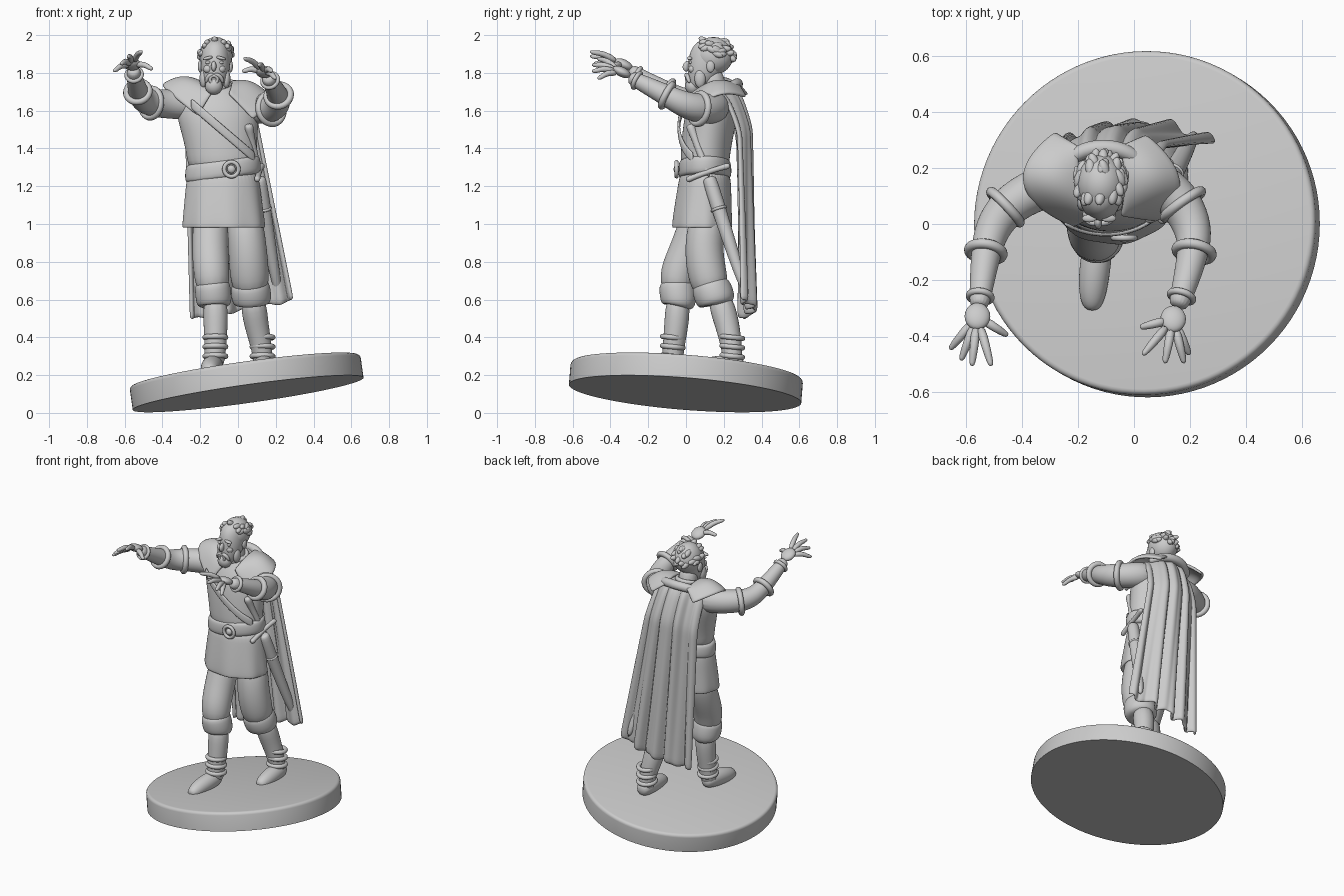
import bpy
import bmesh
import random
from math import sin, cos, pi, sqrt
from mathutils import Vector

cube = bpy.data.objects.get("Cube")
if cube:
    bpy.data.objects.remove(cube, do_unlink=True)

random.seed(4)
grey = bpy.data.materials.new("light_grey")
grey.use_nodes = True
colour = (0.6, 0.6, 0.6, 1)
grey.diffuse_color = colour
grey.node_tree.nodes["Principled BSDF"].inputs["Base Color"].default_value = colour


def finish(name, bm, subdivide=0, thickness=0):
    """Turn a bmesh into a smooth shaded object."""
    bmesh.ops.recalc_face_normals(bm, faces=bm.faces)
    for face in bm.faces:
        face.smooth = True
    mesh = bpy.data.meshes.new(name)
    bm.to_mesh(mesh)
    bm.free()
    mesh.materials.append(grey)
    obj = bpy.data.objects.new(name, mesh)
    bpy.context.collection.objects.link(obj)
    if thickness:
        solid = obj.modifiers.new("thickness", "SOLIDIFY")
        solid.thickness = thickness
        solid.offset = 0
    if subdivide:
        obj.modifiers.new("smooth", "SUBSURF").levels = subdivide
        obj.modifiers["smooth"].render_levels = subdivide
    return obj


def skin(name, rings, subdivide=2):
    """Bridge closed rings of points and cap both ends."""
    bm = bmesh.new()
    loops = [[bm.verts.new(p) for p in ring] for ring in rings]
    count = len(loops[0])
    for low, high in zip(loops, loops[1:]):
        for i in range(count):
            j = (i + 1) % count
            bm.faces.new((low[i], low[j], high[j], high[i]))
    bm.faces.new(loops[0])
    bm.faces.new(loops[-1])
    return finish(name, bm, subdivide)


def loft(name, sections, tilt=0, folds=0, sides=24):
    """Stack level ellipses given as x, y, z, x radius, y radius."""
    rings = []
    for k, (x, y, z, rx, ry) in enumerate(sections):
        ring = []
        for i in range(sides):
            a = 2 * pi * i / sides
            wave = 1 + folds * k * sin(a * 8)
            ring.append((x + rx * wave * cos(a), y + ry * wave * sin(a), z + tilt * rx * cos(a)))
        rings.append(ring)
    return skin(name, rings)


def tube(name, points, sides=12, subdivide=2):
    """Sweep a circle along points given as x, y, z, radius."""
    centres = [Vector(p[:3]) for p in points]
    whole = centres[-1] - centres[0]
    ref = Vector((1, 0, 0)) if abs(whole.z) > whole.length * 0.7 else Vector((0, 0, 1))
    rings = []
    for k, c in enumerate(centres):
        along = (centres[min(k + 1, len(centres) - 1)] - centres[max(k - 1, 0)]).normalized()
        side = along.cross(ref).normalized()
        up = side.cross(along)
        r = points[k][3]
        rings.append([c + r * (cos(2 * pi * i / sides) * side + sin(2 * pi * i / sides) * up)
                      for i in range(sides)])
    return skin(name, rings, subdivide)


def blob(name, centre, radii, turn=(0, 0, 0)):
    bm = bmesh.new()
    bmesh.ops.create_uvsphere(bm, u_segments=20, v_segments=12, radius=1)
    obj = finish(name, bm)
    obj.location, obj.scale, obj.rotation_euler = centre, radii, turn
    return obj


def hoop(name, centre, axis, radius, thick):
    """Rounded band around a limb."""
    bpy.ops.mesh.primitive_torus_add(major_radius=radius, minor_radius=thick,
                                     major_segments=32, minor_segments=10, location=centre)
    obj = bpy.context.object
    obj.name = name
    obj.rotation_euler = Vector(axis).to_track_quat("Z", "Y").to_euler()
    obj.data.materials.append(grey)
    bpy.ops.object.shade_smooth()
    return obj


def sheet(name, place, across, down, thickness):
    """Cloth or plate from a function of two values running 0 to 1."""
    bm = bmesh.new()
    grid = [[bm.verts.new(place(i / across, j / down)) for i in range(across + 1)]
            for j in range(down + 1)]
    for a, b in zip(grid, grid[1:]):
        for i in range(across):
            bm.faces.new((a[i], a[i + 1], b[i + 1], b[i]))
    return finish(name, bm, 1, thickness)


# Tilted round base
bm = bmesh.new()
bmesh.ops.create_cone(bm, cap_ends=True, segments=96, radius1=0.617, radius2=0.617, depth=0.125)
rim = [e for e in bm.edges if all(v.co.z > 0 for v in e.verts)]
bmesh.ops.bevel(bm, geom=rim, offset=0.02, segments=4, affect="EDGES", profile=0.5)
base = finish("round_base", bm)
base.location = (0.045, 0, 0.163)
base.rotation_euler = Vector((-0.14, 0.08, 1)).to_track_quat("Z", "Y").to_euler()
bpy.context.view_layer.objects.active = base
base.select_set(True)
bpy.ops.object.shade_smooth_by_angle()

# Legs: breeches, knee cuffs, boots with bands, shoes
legs = {
    "right": ([(-.14, .08, 1.08, .1), (-.15, .02, .88, .1), (-.14, -.05, .74, .1), (-.13, -.05, .62, .085)],
              [(-.14, -.05, .7, .085), (-.135, -.05, .67, .1), (-.125, -.035, .57, .1), (-.125, -.04, .56, .07)],
              [(-.12, -.04, .63, .07), (-.118, -.05, .46, .067), (-.12, -.07, .33, .058), (-.13, -.07, .23, .058)],
              [(-.125, -.02, .25, .035), (-.13, -.08, .255, .058), (-.145, -.2, .24, .058), (-.15, -.28, .225, .045),
               (-.15, -.31, .22, .02)]),
    "left": ([(.03, .12, 1.08, .1), (.05, .09, .88, .105), (.06, .11, .74, .11), (.07, .14, .62, .095)],
             [(.06, .125, .7, .09), (.065, .13, .67, .11), (.075, .165, .58, .112), (.075, .165, .57, .07)],
             [(.075, .17, .63, .075), (.095, .22, .47, .068), (.13, .245, .33, .055), (.135, .25, .23, .055)],
             [(.135, .31, .25, .035), (.135, .26, .255, .058), (.14, .14, .245, .058), (.14, .06, .235, .045),
              (.14, .03, .23, .02)]),
}
for side, (breeches, cuff, boot, shoe) in legs.items():
    tube(side + "_breeches", breeches)
    tube(side + "_knee_cuff", cuff)
    tube(side + "_boot", boot)
    tube(side + "_shoe", shoe)
    ankle = Vector(boot[2][:3])
    for k in range(3):
        hoop(side + "_boot_band", ankle + Vector((0, 0, 0.05 * k - 0.03)), (0, 0.1, 1), 0.055, 0.014)

# Tunic, skirt, belt and chest strap
loft("tunic", [(-.12, .15, 1.75, .07, .07), (-.12, .16, 1.71, .15, .1), (-.11, .14, 1.62, .23, .14),
               (-.1, .12, 1.5, .205, .14), (-.085, .1, 1.36, .185, .13), (-.08, .1, 1.26, .185, .13)])
loft("tunic_skirt", [(-.08, .1, 1.3, .18, .125), (-.08, .1, 1.22, .195, .14), (-.078, .09, 1.1, .207, .15),
                     (-.075, .085, .99, .22, .16), (-.075, .085, .975, .215, .155), (-.075, .085, 1, .18, .13)],
     folds=0.006, sides=48)
loft("belt", [(-.08, .1, 1.24, .18, .12), (-.08, .1, 1.245, .205, .145), (-.08, .1, 1.335, .2, .14),
              (-.08, .1, 1.34, .18, .12)], tilt=0.13)
hoop("belt_buckle", (-.035, -.05, 1.29), (0, 1, 0), 0.038, 0.011)
blob("buckle_centre", (-.035, -.05, 1.29), (.022, .016, .022))


def strap_at(u, v):
    x = -0.25 + 0.34 * u
    y = 0.115 - 0.145 * sqrt(max(0, 1 - ((x + 0.1) / 0.215) ** 2))
    return x, y - 0.008, 1.64 - 0.29 * u + 0.06 * (v - 0.5)


sheet("chest_strap", strap_at, 16, 2, 0.014)


# Shoulder plates swept between an inner and an outer curve
def bend(a, b, c, t):
    return (1 - t) ** 2 * Vector(a) + 2 * t * (1 - t) * Vector(b) + t * t * Vector(c)


def shoulder_plate(name, inner, outer):
    def place(u, v):
        point = bend(*inner, u).lerp(bend(*outer, u), v)
        point.z += 0.035 * sin(pi * v) * sin(pi * u)
        return point
    sheet(name, place, 12, 8, 0.02)


shoulder_plate("right_shoulder_plate", [(-.14, .03, 1.69), (-.2, .13, 1.77), (-.2, .28, 1.74)],
               [(-.21, -.01, 1.57), (-.55, .13, 1.83), (-.28, .33, 1.68)])
shoulder_plate("left_shoulder_plate", [(-.05, .03, 1.69), (-.02, .13, 1.77), (-.05, .28, 1.74)],
               [(.08, .01, 1.55), (.27, .14, 1.74), (.04, .32, 1.67)])


# Long cape with folds, swinging out towards the left
def cape_at(u, v):
    s = 2 * u - 1
    x = (-0.28 + 0.03 * v) * (1 - u) + (0.07 + 0.22 * v) * u
    swell = 0.23 + 0.1 * min(1, v * 5) ** 0.6 + 0.02 * v
    folds = (0.008 + 0.014 * v) * (sin(u * 27 + v) + 0.5 * sin(u * 47))
    y = swell - 0.07 * s * s + folds
    z = 1.745 - 0.05 * s * s
    return x, y, z + v * (0.49 + 0.1 * u + 0.008 * sin(u * 27) - z)


sheet("cape", cape_at, 56, 24, 0.022)
tube("cape_collar", [(-.27, .2, 1.7, .025), (-.2, .26, 1.74, .03), (-.11, .28, 1.745, .03),
                     (-.02, .26, 1.74, .03), (.05, .2, 1.7, .025)])

# Arms with sleeve bands, palms and spread fingers
arms = {
    "right": ([(-.2, .16, 1.63, .085), (-.35, .13, 1.635, .08), (-.46, .06, 1.64, .075), (-.51, -.02, 1.655, .065),
               (-.53, -.1, 1.7, .055), (-.55, -.26, 1.79, .04), (-.555, -.3, 1.82, .034)],
              (-.56, -.33, 1.845),
              [(-.66, -.45, 1.81), (-.62, -.49, 1.85), (-.58, -.51, 1.89), (-.51, -.51, 1.915), (-.45, -.4, 1.82)]),
    "left": ([(.0, .17, 1.63, .085), (.1, .14, 1.61, .085), (.175, .07, 1.61, .08), (.215, -.02, 1.635, .07),
              (.215, -.1, 1.68, .058), (.17, -.26, 1.76, .042), (.155, -.3, 1.78, .034)],
             (.14, -.34, 1.805),
             [(.2, -.47, 1.77), (.18, -.5, 1.81), (.11, -.5, 1.845), (.03, -.47, 1.88), (.02, -.37, 1.81)]),
}
for side, (path, palm, tips) in arms.items():
    tube(side + "_arm", path, sides=16)
    for k, extra, thick in ((2, 0, 0.018), (4, 0.006, 0.018), (5, 0, 0.012)):
        axis = Vector(path[k + 1][:3]) - Vector(path[k - 1][:3])
        hoop(side + "_sleeve_band", path[k][:3], axis, path[k][3] + extra, thick)
    palm = Vector(palm)
    wrist = Vector(path[-1][:3])
    blob(side + "_palm", palm, (.046, .052, .026), (-0.45, 0, 0))
    for tip in map(Vector, tips):
        root = palm.lerp(tip, 0.18)
        knuckle = palm.lerp(tip, 0.6) + Vector((0, 0, 0.018))
        tube(side + "_finger", [(*root, .02), (*knuckle, .017), (*palm.lerp(tip, 0.85), .014), (*tip, .009)],
             sides=8, subdivide=1)

# Sheathed sword on the left hip
tube("sword_grip", [(.055, .02, 1.53, .024), (.06, .03, 1.5, .026), (.07, .05, 1.45, .019), (.115, .125, 1.24, .021)])
tube("scabbard", [(.11, .12, 1.25, .034), (.115, .13, 1.22, .042), (.165, .23, .9, .036), (.22, .33, .6, .024)])
tube("sword_guard", [(.1, .0, 1.23, .02), (.105, .04, 1.25, .014), (.12, .19, 1.3, .014), (.13, .235, 1.31, .02)])
hoop("scabbard_band", (.135, .175, 1.08), (0.1, 0.2, -0.65), 0.037, 0.008)

# Neck, head and face
tube("neck", [(-.12, .16, 1.66, .07), (-.12, .15, 1.74, .062), (-.12, .13, 1.82, .06)])
hoop("tunic_collar", (-.12, .14, 1.735), (0, -0.2, 1), 0.075, 0.014)
loft("head", [(-.125, .06, 1.71, .03, .03), (-.125, .075, 1.74, .058, .065), (-.12, .1, 1.8, .075, .092),
              (-.12, .115, 1.87, .08, .105), (-.12, .125, 1.94, .072, .095), (-.12, .13, 1.98, .04, .05)])
blob("nose", (-.128, .005, 1.835), (.014, .022, .028), (-0.35, 0, 0))
blob("beard", (-.128, .035, 1.73), (.046, .04, .046), (0.2, 0, 0))
mouth = hoop("mouth_rim", (-.128, .004, 1.765), (0, 1, 0.15), 0.02, 0.009)
for side in (-1, 1):
    x = -0.125 + 0.035 * side
    blob("eye", (x, .025, 1.855), (.014, .01, .009))
    blob("brow", (x, .02, 1.878), (.027, .014, .009), (0, 0.25 * side, 0))
    blob("cheek", (x, .035, 1.82), (.024, .022, .022))
    blob("ear", (-.12 + .08 * side, .13, 1.835), (.013, .022, .033))
    blob("side_whiskers", (-.122 + .06 * side, .075, 1.77), (.022, .03, .05))
    tube("moustache", [(-.128, .0, 1.795, .012), (x, .006, 1.785, .014), (x + .012 * side, .02, 1.745, .01)], sides=8)

# Swept hair built from overlapping locks
blob("hair", (-.117, .145, 1.89), (.088, .105, .1))
for k in range(40):
    a = 2 * pi * random.random()
    h = random.uniform(-0.15, 0.9)
    spread = sqrt(1 - h * h)
    if sin(a) < -0.5 and h < 0.4:
        continue
    blob("hair_lock", (-.117 + .082 * spread * cos(a), .145 + .095 * spread * sin(a), 1.89 + .092 * h),
         (.018, .034, .018), (random.uniform(-0.6, 0.2), 0, random.uniform(-0.5, 0.5)))
